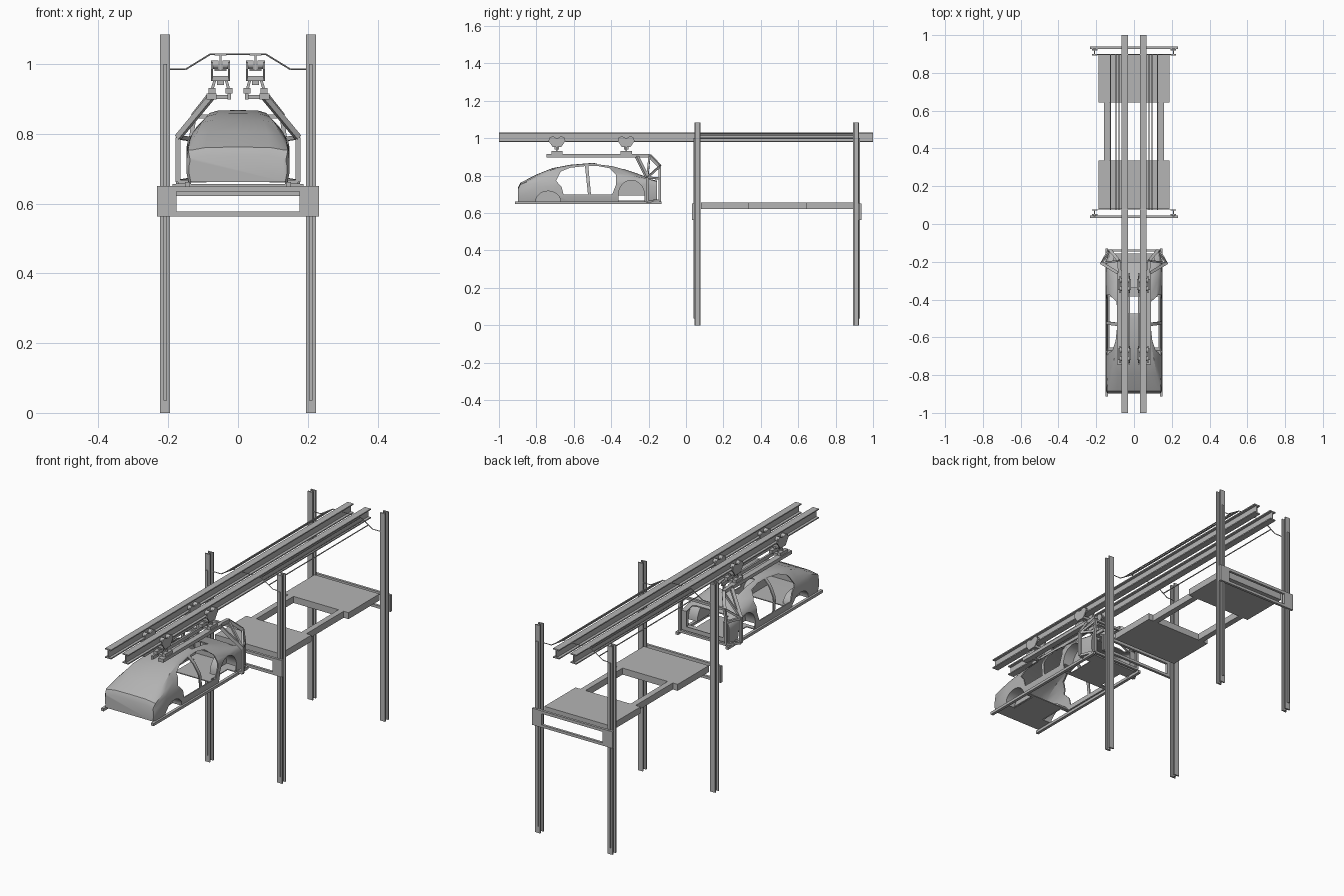
import bpy, bmesh, math
from mathutils import Vector

if "Cube" in bpy.data.objects:
    bpy.data.objects.remove(bpy.data.objects["Cube"])

mat = bpy.data.materials.new("steel_grey")
mat.diffuse_color = (0.46, 0.46, 0.46, 1)
mat.use_nodes = True
mat.node_tree.nodes["Principled BSDF"].inputs["Base Color"].default_value = mat.diffuse_color


def finish(bm, name):
    bmesh.ops.recalc_face_normals(bm, faces=bm.faces)
    me = bpy.data.meshes.new(name)
    bm.to_mesh(me)
    bm.free()
    me.materials.append(mat)
    ob = bpy.data.objects.new(name, me)
    bpy.context.collection.objects.link(ob)
    return ob


def add_box(bm, x, y, z):
    """Box from (min, max) pairs."""
    v = [bm.verts.new((a, b, c)) for c in z for b in y for a in x]
    for f in ((0, 1, 3, 2), (4, 6, 7, 5), (0, 4, 5, 1), (2, 3, 7, 6), (0, 2, 6, 4), (1, 5, 7, 3)):
        bm.faces.new([v[i] for i in f])


def add_bar(bm, a, b, t, n=4):
    """Straight bar of n sides between two points."""
    a, b = Vector(a), Vector(b)
    d = (b - a).normalized()
    up = Vector((0, 0, 1)) if abs(d.z) < 0.95 else Vector((0, 1, 0))
    u = d.cross(up).normalized()
    w = u.cross(d)
    r = t / 2 / math.cos(math.pi / n)
    rings = [[bm.verts.new(p + r * (math.cos(k) * u + math.sin(k) * w))
              for k in [math.tau * (i + 0.5) / n for i in range(n)]] for p in (a, b)]
    for i in range(n):
        j = (i + 1) % n
        bm.faces.new((rings[0][i], rings[0][j], rings[1][j], rings[1][i]))
    bm.faces.new(rings[0])
    bm.faces.new(rings[1])


def add_prism(bm, pts, x0, x1):
    """Side outline (y, z) extruded along x."""
    a = [bm.verts.new((x0, y, z)) for y, z in pts]
    b = [bm.verts.new((x1, y, z)) for y, z in pts]
    for i in range(len(pts)):
        j = (i + 1) % len(pts)
        bm.faces.new((a[i], a[j], b[j], b[i]))
    bm.faces.new(a)
    bm.faces.new(b)


def sides(x0, x1):
    return (x0, x1), (-x1, -x0)


# Overhead I-beams
bm = bmesh.new()
for c in (-0.05, 0.05):
    add_box(bm, (c - 0.017, c + 0.017), (-1, 1), (1.024, 1.03))
    add_box(bm, (c - 0.017, c + 0.017), (-1, 1), (0.98, 0.986))
    add_box(bm, (c - 0.003, c + 0.003), (-1, 1), (0.986, 1.024))
finish(bm, "overhead_beams")

# Lift posts: H sections with a guide strip on the outer face
bm = bmesh.new()
for y0, y1, out in ((0.045, 0.078, -1), (0.893, 0.926, 1)):
    for s in (-1, 1):
        c = s * 0.209
        add_box(bm, (c - 0.0145, c + 0.0145), (y0, y0 + 0.007), (0, 1.085))
        add_box(bm, (c - 0.0145, c + 0.0145), (y1 - 0.007, y1), (0, 1.085))
        add_box(bm, (c - 0.003, c + 0.003), (y0 + 0.007, y1 - 0.007), (0, 1.085))
        ys = (y0 - 0.005, y0) if out < 0 else (y1, y1 + 0.005)
        add_box(bm, (c - 0.005, c + 0.005), ys, (0.035, 1.0))
finish(bm, "lift_posts")

# Lift end frames with a rectangular opening
bm = bmesh.new()
for ys in ((0.032, 0.045), (0.926, 0.939)):
    add_box(bm, (-0.232, 0.232), ys, (0.635, 0.65))
    add_box(bm, (-0.232, 0.232), ys, (0.563, 0.577))
    for xs in sides(0.176, 0.232):
        add_box(bm, xs, ys, (0.577, 0.635))
finish(bm, "lift_end_frames")

# Lift deck: two platforms joined by side beams
bm = bmesh.new()
for ys in ((0.08, 0.337), (0.643, 0.9)):
    add_box(bm, (-0.188, 0.188), ys, (0.622, 0.656))
for xs in sides(0.13, 0.16):
    add_box(bm, xs, (0.337, 0.643), (0.622, 0.656))
finish(bm, "lift_deck")

# Thin supply lines and the bent wires carrying them
bm = bmesh.new()
wire = [(-0.195, 0.985), (-0.15, 0.985), (-0.08, 1.028), (0.08, 1.028), (0.15, 0.985), (0.195, 0.985)]
for y in (0.075, 0.897):
    for (xa, za), (xb, zb) in zip(wire, wire[1:]):
        add_bar(bm, (xa, y, za), (xb, y, zb), 0.004, 6)
for s in (-1, 1):
    for x, z in ((0.08, 1.028), (0.096, 1.018), (0.125, 1.0)):
        add_bar(bm, (s * x, 0.075, z), (s * x, 0.897, z), 0.005, 6)
finish(bm, "supply_lines")

# Trolleys: shaped cheek plates, rollers, stem, link arms
bm = bmesh.new()
cheek = [(-0.045, 0.985), (-0.04, 1.004), (-0.022, 1.01), (-0.006, 1.002), (0.006, 1.002),
         (0.022, 1.01), (0.04, 1.004), (0.045, 0.985), (0.022, 0.952), (-0.022, 0.952)]
for y in (-0.69, -0.32):
    for s in (-1, 1):
        c = s * 0.05
        for dx in (-0.024, 0.024):
            add_prism(bm, [(y + a, b) for a, b in cheek], c + dx - 0.003, c + dx + 0.003)
            for dy in (-0.023, 0.023):
                add_bar(bm, (c + dx * 0.25, y + dy, 0.998), (c + dx, y + dy, 0.998), 0.024, 16)
        add_box(bm, (c - 0.022, c + 0.022), (y - 0.022, y + 0.022), (0.952, 0.966))
        add_box(bm, (c - 0.01, c + 0.01), (y - 0.012, y + 0.012), (0.94, 0.952))
        for xt, xb in ((0.066, 0.075), (0.034, 0.026)):
            add_bar(bm, (s * xt, y, 0.955), (s * xb, y, 0.925), 0.008)
            add_box(bm, (s * xb - 0.01, s * xb + 0.01), (y - 0.03, y + 0.03), (0.915, 0.932))
finish(bm, "trolleys")

# Carrier rails below the trolleys
bm = bmesh.new()
for xs in sides(0.061, 0.09) + sides(0.02, 0.03):
    add_box(bm, xs, (-0.745, -0.26), (0.898, 0.916))
for y in (-0.69, -0.32):
    for xs in sides(0.03, 0.061):
        add_box(bm, xs, (y - 0.01, y + 0.01), (0.9, 0.912))
finish(bm, "carrier_rails")

# Hanger truss holding the body at the rear
bm = bmesh.new()
A, B, C, D = (0.075, -0.265, 0.907), (0.08, -0.195, 0.907), (0.125, -0.14, 0.85), (0.172, -0.207, 0.79)
E, F, G, H = (0.135, -0.14, 0.785), (0.135, -0.14, 0.668), (0.172, -0.207, 0.662), (0.135, -0.207, 0.662)
for s in (-1, 1):
    for p, q, t in ((A, B, 0.018), (B, C, 0.016), (A, D, 0.016), (C, D, 0.01), (C, E, 0.012), (E, F, 0.012),
                    (D, G, 0.013), (D, E, 0.012), (F, G, 0.012), (G, H, 0.012), (B, D, 0.01)):
        add_bar(bm, (s * p[0], p[1], p[2]), (s * q[0], q[1], q[2]), t)
for p in (C, F):
    add_bar(bm, (-p[0], p[1], p[2]), p, 0.012)
finish(bm, "hanger_truss")

# Skid rails under the sills
bm = bmesh.new()
for xs in sides(0.137, 0.152):
    add_box(bm, xs, (-0.913, -0.13), (0.648, 0.662))
finish(bm, "skid_rails")

# Car body shell: lofted sections of (y, shoulder z, roof z, roof half width)
stations = [(-0.897, 0.725, 0.738, 0.128), (-0.885, 0.745, 0.762, 0.13), (-0.8, 0.758, 0.806, 0.12),
            (-0.715, 0.765, 0.84, 0.105), (-0.62, 0.77, 0.858, 0.09), (-0.5, 0.775, 0.868, 0.08),
            (-0.39, 0.78, 0.853, 0.084), (-0.3, 0.78, 0.825, 0.095), (-0.22, 0.775, 0.797, 0.108),
            (-0.155, 0.76, 0.778, 0.118)]
bm = bmesh.new()
rings = []
for i, (y, zs, zt, wt) in enumerate(stations):
    w = 0.148 if 0 < i < 9 else 0.141
    half = [(w - 0.006, 0.662), (w, 0.69), (w, zs - 0.02), (w - 0.004, zs),
            ((w + wt) / 2 + 0.004, (zs + zt) / 2), (wt, zt - 0.008), (wt * 0.7, zt - 0.001), (0, zt)]
    ring = half + [(-x, z) for x, z in half[-2::-1]]
    rings.append([bm.verts.new((x, y, z)) for x, z in ring])
n = len(rings[0])
for a, b in zip(rings, rings[1:]):
    for i in range(n):
        bm.faces.new((a[i], a[(i + 1) % n], b[(i + 1) % n], b[i]))
bm.faces.new(rings[0])
bm.faces.new(rings[-1])
body = finish(bm, "car_body")
sol = body.modifiers.new("shell", 'SOLIDIFY')
sol.thickness = 0.006


def arch(y, z, ry, rz, k=20):
    pts = [(y + ry * math.cos(math.pi * i / k), z + rz * math.sin(math.pi * i / k)) for i in range(k + 1)]
    return pts + [(y - ry, 0.6), (y + ry, 0.6)]


# Openings cut in the shell: doors, wheel arches, cabin floor, rear window, tail
front_door = [(-0.655, 0.698), (-0.665, 0.74), (-0.695, 0.772), (-0.67, 0.822), (-0.62, 0.842),
              (-0.54, 0.851), (-0.524, 0.698)]
rear_door = [(-0.508, 0.698), (-0.522, 0.851), (-0.47, 0.851), (-0.41, 0.84), (-0.375, 0.805),
             (-0.375, 0.75), (-0.395, 0.698)]
arches = (arch(-0.737, 0.66, 0.067, 0.057), arch(-0.292, 0.695, 0.07, 0.08))
cutters = []
for pts in (front_door, rear_door):
    c = bmesh.new()
    add_prism(c, pts, -0.3, 0.3)
    cutters.append(c)
for pts in arches:
    for x0, x1 in sides(0.095, 0.3):
        c = bmesh.new()
        add_prism(c, pts, x0, x1)
        cutters.append(c)
for xs, ys, zs in (((-0.131, 0.131), (-0.655, -0.385), (0.6, 0.69)),
                   ((-0.066, 0.066), (-0.475, -0.34), (0.79, 0.9)),
                   ((-0.105, 0.105), (-0.2, -0.1), (0.69, 0.9))):
    c = bmesh.new()
    add_box(c, xs, ys, zs)
    cutters.append(c)
cutters = [finish(c, "opening_cutter") for c in cutters]
for c in cutters:
    c.hide_render = True
    m = body.modifiers.new("opening", 'BOOLEAN')
    m.operation, m.solver, m.object = 'DIFFERENCE', 'EXACT', c
bpy.context.view_layer.objects.active = body
body.select_set(True)
for m in list(body.modifiers):
    bpy.ops.object.modifier_apply(modifier=m.name)
for c in cutters:
    bpy.data.objects.remove(c)
bpy.ops.object.shade_smooth_by_angle(angle=math.radians(32))

# Wheel housings behind the arches
bm = bmesh.new()
for pts in arches:
    pts = pts[:-2]
    for s in (-1, 1):
        a = [bm.verts.new((s * 0.144, y, z)) for y, z in pts]
        b = [bm.verts.new((s * 0.09, y, z)) for y, z in pts]
        for i in range(len(pts) - 1):
            bm.faces.new((a[i], a[i + 1], b[i + 1], b[i]))
        bm.faces.new(b)
housing = finish(bm, "wheel_housings")
bpy.ops.object.select_all(action='DESELECT')
bpy.context.view_layer.objects.active = housing
housing.select_set(True)
bpy.ops.object.shade_smooth_by_angle(angle=math.radians(32))
